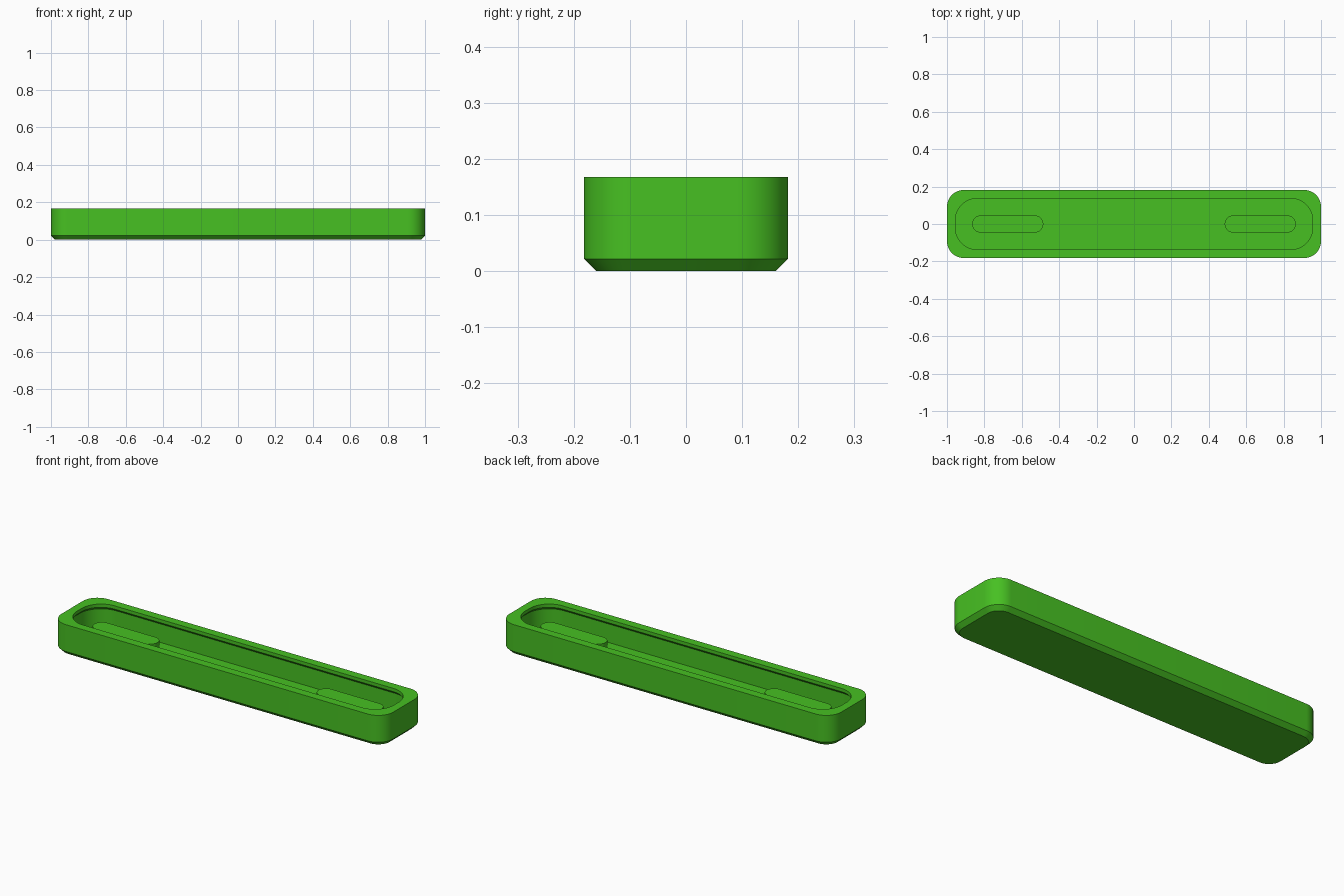
import bpy, bmesh, math

if "Cube" in bpy.data.objects:
    bpy.data.objects.remove(bpy.data.objects["Cube"])

green = bpy.data.materials.new("leaf green")
green.diffuse_color = (0.063, 0.53, 0.016, 1)
green.use_nodes = True
green.node_tree.nodes["Principled BSDF"].inputs["Base Color"].default_value = green.diffuse_color


def rounded_ring(bm, hx, hy, r, z, cx=0.0, n=12):
    """Ring of vertices for a rounded rectangle with half sizes hx, hy."""
    verts = []
    for q, (sx, sy) in enumerate([(1, 1), (-1, 1), (-1, -1), (1, -1)]):
        for i in range(n + 1):
            a = math.pi / 2 * (q + i / n)
            verts.append(bm.verts.new((cx + sx * (hx - r) + r * math.cos(a),
                                       sy * (hy - r) + r * math.sin(a), z)))
    return verts


def loft(name, sections, cx=0.0):
    """Skin a stack of rounded rectangles and cap both ends."""
    bm = bmesh.new()
    rings = [rounded_ring(bm, *s, cx=cx) for s in sections]
    for a, b in zip(rings, rings[1:]):
        for i in range(len(a)):
            j = (i + 1) % len(a)
            bm.faces.new((a[i], a[j], b[j], b[i]))
    bm.faces.new(rings[0][::-1])
    bm.faces.new(rings[-1])
    bmesh.ops.recalc_face_normals(bm, faces=bm.faces)
    me = bpy.data.meshes.new(name)
    bm.to_mesh(me)
    bm.free()
    me.materials.append(green)
    ob = bpy.data.objects.new(name, me)
    bpy.context.collection.objects.link(ob)
    bpy.ops.object.select_all(action='DESELECT')
    ob.select_set(True)
    bpy.context.view_layer.objects.active = ob
    bpy.ops.object.shade_smooth_by_angle(angle=math.radians(30))
    return ob


# Tray: chamfered foot, outer wall, rim, undercut lip, inner wall, floor
FLOOR = 0.034
loft("tray", [
    (0.978, 0.160, 0.068, 0.0),
    (1.0, 0.182, 0.09, 0.022),
    (1.0, 0.182, 0.09, 0.168),
    (0.955, 0.136, 0.115, 0.168),
    (0.955, 0.136, 0.115, 0.150),
    (0.970, 0.151, 0.130, 0.135),
    (0.970, 0.151, 0.130, FLOOR),
])

# Raised pads at both ends of the floor
for side, x in (("left", -0.675), ("right", 0.675)):
    loft(side + "_pad", [(0.19, 0.046, 0.045, FLOOR - 0.01),
                         (0.19, 0.046, 0.045, 0.115)], cx=x)
